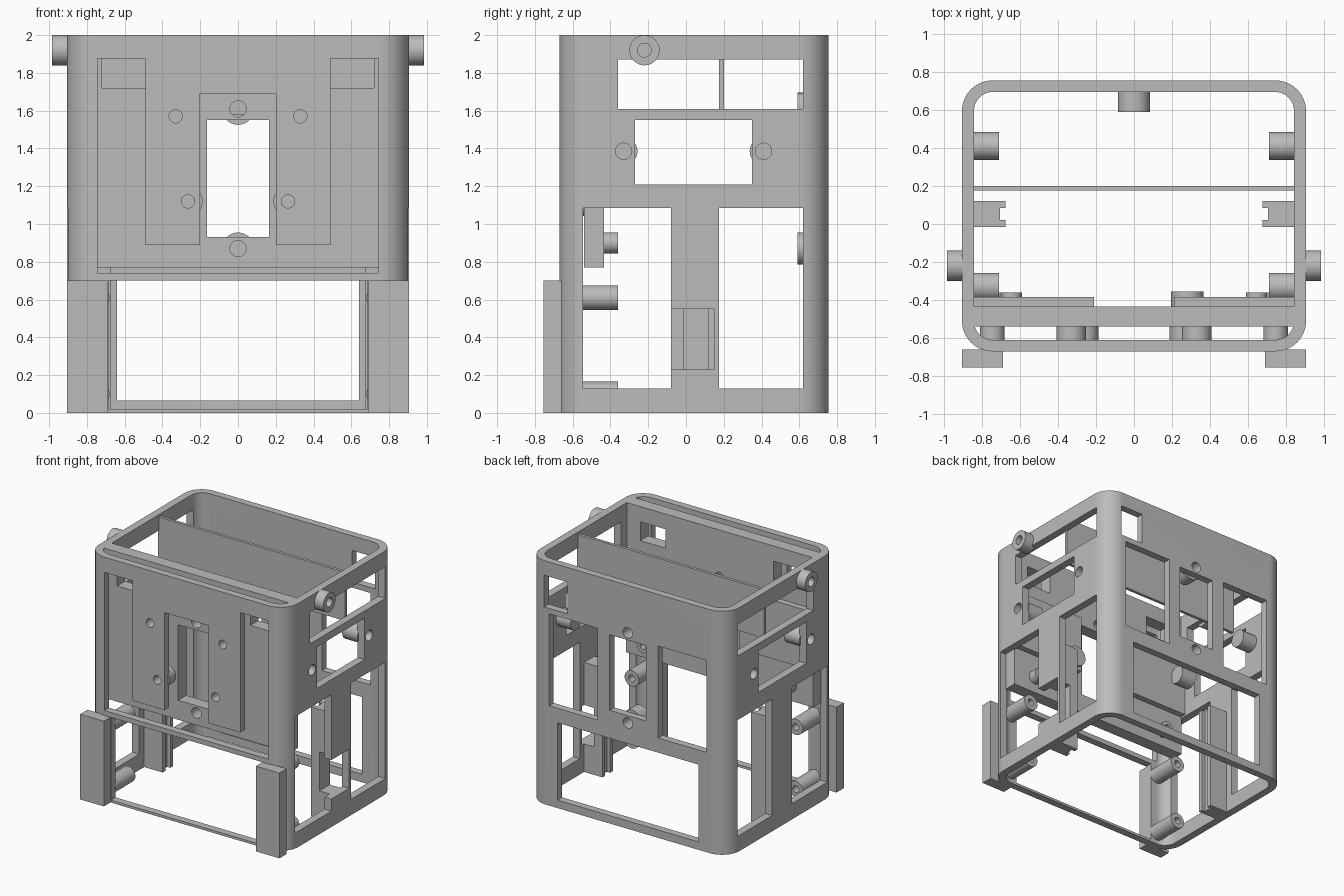
import bpy, bmesh, math
from mathutils import Matrix

cube = bpy.data.objects.get("Cube")
if cube:
    bpy.data.objects.remove(cube, do_unlink=True)

# One grey plastic
grey = bpy.data.materials.new("grey plastic")
grey.use_nodes = True
grey.diffuse_color = (0.5, 0.5, 0.5, 1)
for node in grey.node_tree.nodes:
    if node.type == 'BSDF_PRINCIPLED':
        node.inputs["Base Color"].default_value = (0.5, 0.5, 0.5, 1)


def finish(name, bm):
    bmesh.ops.recalc_face_normals(bm, faces=bm.faces)
    mesh = bpy.data.meshes.new(name)
    bm.to_mesh(mesh)
    bm.free()
    mesh.materials.append(grey)
    ob = bpy.data.objects.new(name, mesh)
    bpy.context.scene.collection.objects.link(ob)
    return ob


def box(name, xs, ys, zs):
    bm = bmesh.new()
    bmesh.ops.create_cube(bm, size=1)
    for v in bm.verts:
        for i, (a, b) in enumerate((xs, ys, zs)):
            v.co[i] = (a + b) / 2 + v.co[i] * (b - a)
    return finish(name, bm)


def rod(name, axis, radius, span, u, z):
    """Cylinder along x (u is y) or along y (u is x)."""
    bm = bmesh.new()
    bmesh.ops.create_cone(bm, cap_ends=True, segments=32, radius1=radius,
                          radius2=radius, depth=abs(span[1] - span[0]))
    mid = sum(span) / 2
    if axis == 'x':
        mat = Matrix.Translation((mid, u, z)) @ Matrix.Rotation(math.pi / 2, 4, 'Y')
    else:
        mat = Matrix.Translation((u, mid, z)) @ Matrix.Rotation(math.pi / 2, 4, 'X')
    bm.transform(mat)
    return finish(name, bm)


def rounded_prism(name, hx, y0, y1, r, z0, z1):
    bm = bmesh.new()
    ring = []
    corners = ((hx - r, y1 - r), (r - hx, y1 - r), (r - hx, y0 + r), (hx - r, y0 + r))
    for q, (cx, cy) in enumerate(corners):
        for k in range(13):
            a = math.pi / 2 * (q + k / 12)
            ring.append(bm.verts.new((cx + r * math.cos(a), cy + r * math.sin(a), z0)))
    face = bm.faces.new(ring)
    ext = bmesh.ops.extrude_face_region(bm, geom=[face])
    for v in ext["geom"]:
        if isinstance(v, bmesh.types.BMVert):
            v.co.z = z1
    return finish(name, bm)


def cut(target, *cutters):
    for c in cutters:
        mod = target.modifiers.new("cut", 'BOOLEAN')
        mod.operation = 'DIFFERENCE'
        mod.solver = 'EXACT'
        mod.object = c
        bpy.context.view_layer.objects.active = target
        bpy.ops.object.modifier_apply(modifier=mod.name)
        bpy.data.objects.remove(c, do_unlink=True)


def hole(target, axis, radius, span, u, z):
    cut(target, rod("cutter", axis, radius, span, u, z))


def opening(target, xs, ys, zs):
    cut(target, box("cutter", xs, ys, zs))


# Rounded outer shell
shell = rounded_prism("shell", 0.905, -0.67, 0.755, 0.16, 0, 2)
cut(shell, rounded_prism("cutter", 0.842, -0.61, 0.695, 0.1, -0.1, 2.1))

# Side windows
for ys, zs in (((-0.36, 0.62), (1.61, 1.87)), ((-0.27, 0.35), (1.21, 1.55)),
               ((-0.545, -0.08), (0.13, 1.085)), ((0.175, 0.62), (0.13, 1.085))):
    opening(shell, (-1, 1), ys, zs)

# Front openings around the hanging tab, and the lower bay
FRONT = (-0.8, -0.56)
for xs, zs in (((-0.745, -0.49), (0.74, 1.875)), ((0.49, 0.745), (0.74, 1.875)),
               ((-0.6, 0.6), (0.74, 0.89)), ((-0.2, 0.2), (0.8, 1.69)),
               ((-0.685, 0.685), (0.02, 0.7))):
    opening(shell, xs, FRONT, zs)

# Back windows
BACK = (0.65, 0.85)
for xs, zs in (((-0.165, 0.165), (0.93, 1.55)), ((0.275, 0.715), (0.82, 1.575)),
               ((-0.715, -0.275), (0.82, 1.575)), ((-0.64, 0.64), (0.065, 0.7)),
               ((0.55, 0.76), (1.62, 1.88))):
    opening(shell, xs, BACK, zs)

# Inner front slab with windows and screw holes
slab = box("inner_slab", (-0.85, 0.85), (-0.54, -0.435), (0.77, 2))
opening(slab, (-0.165, 0.165), (-0.7, -0.3), (0.93, 1.55))
for s in (-1, 1):
    opening(slab, sorted((s * 0.49, s * 0.72)), (-0.7, -0.3), (1.72, 1.875))
for z in (1.61, 0.87):
    hole(slab, 'y', 0.043, (-0.7, -0.3), 0, z)

# Back standoffs, drilled from outside
for z, label in ((1.61, "upper"), (0.87, "lower")):
    post = rod("back_standoff_" + label, 'y', 0.085, (0.59, 0.7), 0, z)
    hole(post, 'y', 0.043, (0.62, 0.8), 0, z)
    hole(shell, 'y', 0.043, (0.66, 0.8), 0, z)

# Thin partition
box("partition", (-0.85, 0.85), (0.175, 0.2), (1.58, 1.98))

for s, side in ((1, "left"), (-1, "right")):
    # Feet at the front corners
    box("foot_" + side, sorted((s * 0.69, s * 0.905)), (-0.755, -0.66), (0, 0.7))

    # Ledge on the back of the slab
    box("slab_ledge_" + side, sorted((s * 0.21, s * 0.85)), (-0.44, -0.385), (1.1, 1.58))

    # Outer hanging pegs
    peg = rod("side_peg_" + side, 'x', 0.08, (s * 0.88, s * 0.985), -0.22, 1.92)
    hole(peg, 'x', 0.037, (s * 0.86, s * 1.1), -0.22, 1.92)

    # Side wall standoffs, drilled from outside
    for y, label in ((-0.33, "front"), (0.41, "back")):
        post = rod("side_standoff_%s_%s" % (label, side), 'x', 0.073,
                   (s * 0.71, s * 0.85), y, 1.385)
        hole(post, 'x', 0.043, (s * 0.74, s * 0.95), y, 1.385)
        hole(shell, 'x', 0.043, (s * 0.8, s * 0.95), y, 1.385)

    # Lower front standoffs
    for z, label in ((0.61, "upper"), (0.1, "lower")):
        post = rod("front_standoff_%s_%s" % (label, side), 'y', 0.065,
                   (-0.62, -0.36), s * 0.745, z)
        hole(post, 'y', 0.028, (-0.45, -0.3), s * 0.745, z)

    # Spacers between the tab and the slab
    for x, z, label in ((0.33, 1.57, "upper"), (0.265, 1.12, "lower")):
        post = rod("tab_spacer_%s_%s" % (label, side), 'y', 0.078,
                   (-0.62, -0.53), s * x, z)
        hole(post, 'y', 0.035, (-0.7, -0.545), s * x, z)
        hole(shell, 'y', 0.035, (-0.7, -0.56), s * x, z)

    # Small studs on the back of the slab
    post = rod("slab_stud_" + side, 'y', 0.055, (-0.45, -0.36), s * 0.645, 0.9)
    hole(post, 'y', 0.025, (-0.42, -0.3), s * 0.645, 0.9)

    # Grooved vertical rail on the side wall
    rail = box("side_rail_" + side, sorted((s * 0.675, s * 0.85)), (-0.015, 0.12), (0, 0.9))
    opening(rail, sorted((s * 0.6, s * 0.705)), (0.02, 0.085), (-0.1, 1))
    if s > 0:
        opening(rail, (0.75, 1), (-0.08, 0.15), (0.23, 0.55))
        opening(shell, (0.75, 1), (-0.1, 0.15), (0.23, 0.55))

rod("slab_boss", 'y', 0.085, (-0.45, -0.355), 0.28, 1.2)

# Smooth curves, sharp edges
for ob in bpy.context.scene.objects:
    ob.select_set(ob.type == 'MESH' and grey.name in ob.data.materials)
bpy.ops.object.shade_smooth_by_angle(angle=math.radians(30))
